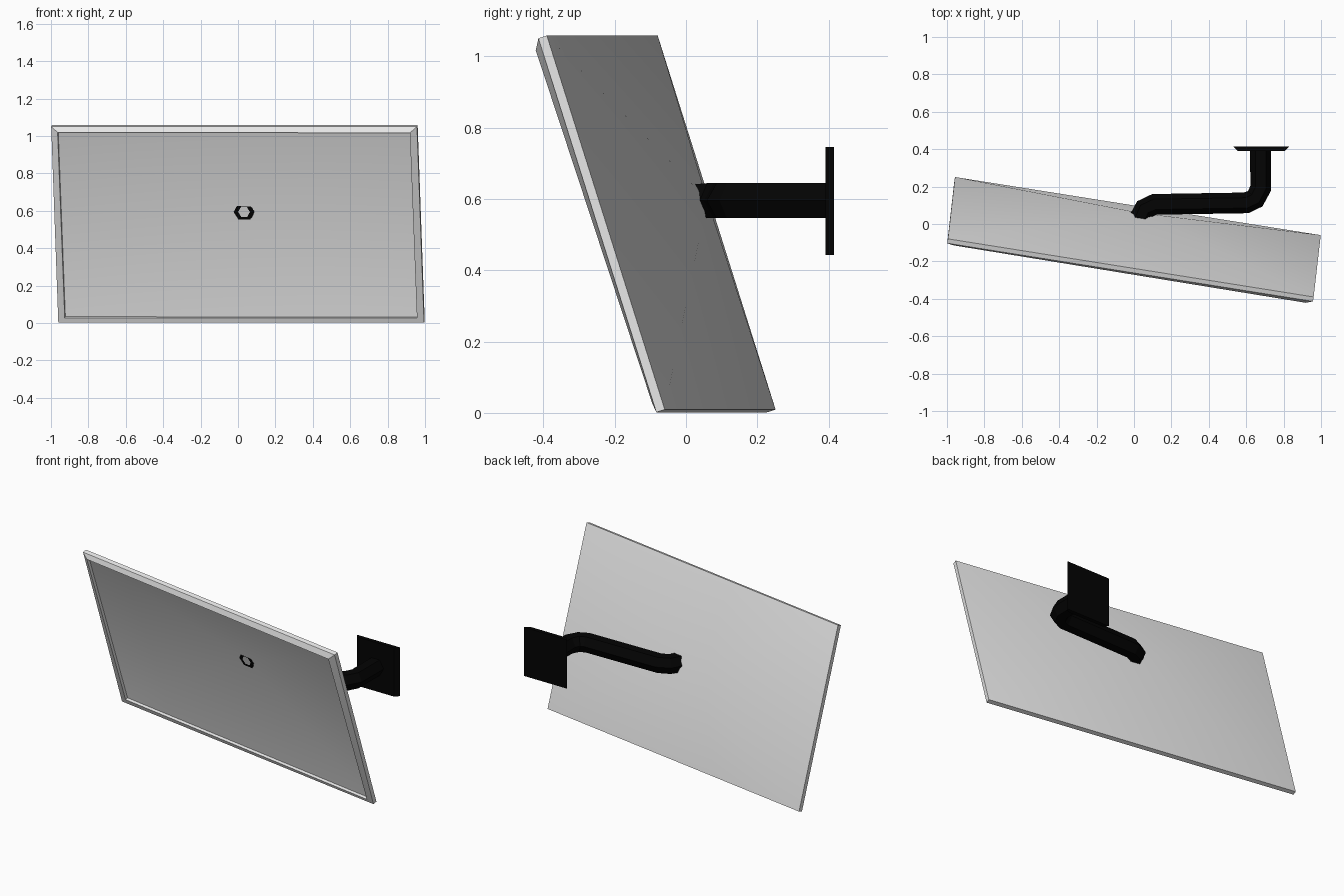
import bpy, bmesh
from math import radians, cos, sin, pi
from mathutils import Matrix, Vector

cube = bpy.data.objects.get("Cube")
if cube:
    bpy.data.objects.remove(cube, do_unlink=True)


def material(name, value):
    m = bpy.data.materials.new(name)
    m.use_nodes = True
    colour = (value, value, value, 1)
    m.diffuse_color = colour
    m.node_tree.nodes["Principled BSDF"].inputs["Base Color"].default_value = colour
    return m


def finish(bm, name, mat):
    mesh = bpy.data.meshes.new(name)
    bm.to_mesh(mesh)
    bm.free()
    mesh.materials.append(mat)
    obj = bpy.data.objects.new(name, mesh)
    bpy.context.collection.objects.link(obj)
    return obj


def bridge(bm, a, b):
    n = len(a)
    for i in range(n):
        bm.faces.new((a[i], a[(i + 1) % n], b[(i + 1) % n], b[i]))


grey = material("light grey", 0.8)
black = material("black", 0.001)

# Panel pose: yawed and leaning forward, from its width and height directions
across = Vector((0.988, -0.157, 0)).normalized()
upward = Vector((-0.038, -0.331, 1.05)).normalized()
rearward = upward.cross(across).normalized()
pose = Matrix((across, rearward, upward)).transposed().to_4x4()
pose.translation = (-0.002, -0.093, 0.526)

# Panel: thin rim, chamfered frame, and both faces drawn back to a shallow point
WIDTH, HEIGHT = 1.98, 1.10
bm = bmesh.new()


def rectangle(inset_x, inset_z, y, lean_x=0, lean_z=0):
    w, h = WIDTH / 2 - inset_x, HEIGHT / 2 - inset_z
    return [bm.verts.new((sx * w, y - sx * lean_x - sz * lean_z, sz * h))
            for sx, sz in ((-1, -1), (1, -1), (1, 1), (-1, 1))]


def fan(ring, depth):
    tip = bm.verts.new((0.008, depth, 0.022))
    for i in range(4):
        bm.faces.new((ring[i], ring[(i + 1) % 4], tip))


screen = rectangle(0.037, 0.029, 0.005, 0.004, 0.007)
lip = rectangle(0.036, 0.028, -0.012, 0.004, 0.007)
front = rectangle(0, 0, 0)
back = rectangle(0, 0, 0.025)
for a, b in ((screen, lip), (lip, front), (front, back)):
    bridge(bm, a, b)
fan(screen, 0.160)
fan(back, 0.170)
bmesh.ops.recalc_face_normals(bm, faces=bm.faces)
bm.transform(pose)
panel = finish(bm, "panel", grey)
bpy.ops.object.select_all(action='DESELECT')
panel.select_set(True)
bpy.context.view_layer.objects.active = panel
bpy.ops.object.shade_smooth_by_angle(angle=radians(28))

# Arm: six-sided tube swept along a bent path, its tip piercing the panel
RADIUS, ARM_Z = 0.0565, 0.595
path = [(0.055, 0.08), (0.11, 0.105), (0.60, 0.113),
        (0.648, 0.135), (0.677, 0.19), (0.677, 0.40)]
tip = pose @ Vector((0.013, 0.149, 0.024))
points = [tip] + [Vector((x, y, ARM_Z)) for x, y in path]
bm = bmesh.new()


def hexagon(centre, radius, side, up):
    return [bm.verts.new(centre + radius * (side * cos(k * pi / 3) + up * sin(k * pi / 3)))
            for k in range(6)]


rings = [hexagon(tip, r, across, upward) for r in (0.032, RADIUS)]
for i in range(1, len(points)):
    before = (points[i] - points[i - 1]).normalized()
    after = (points[min(i + 1, len(points) - 1)] - points[i]).normalized()
    along = before + after
    side = Vector((along.y, -along.x, 0)).normalized()
    rings.append(hexagon(points[i], RADIUS, side, Vector((0, 0, 1))))
for a, b in zip(rings, rings[1:]):
    bridge(bm, a, b)
bmesh.ops.recalc_face_normals(bm, faces=bm.faces)
finish(bm, "arm", black)

# Wall plate: square, its sides tapering towards the arm
bm = bmesh.new()
bmesh.ops.create_cube(bm, size=1)
for v in bm.verts:
    width = 0.30 if v.co.y > 0 else 0.25
    v.co = Vector((0.68 + v.co.x * width, 0.403 + v.co.y * 0.025, 0.594 + v.co.z * 0.304))
finish(bm, "wall_plate", black)
